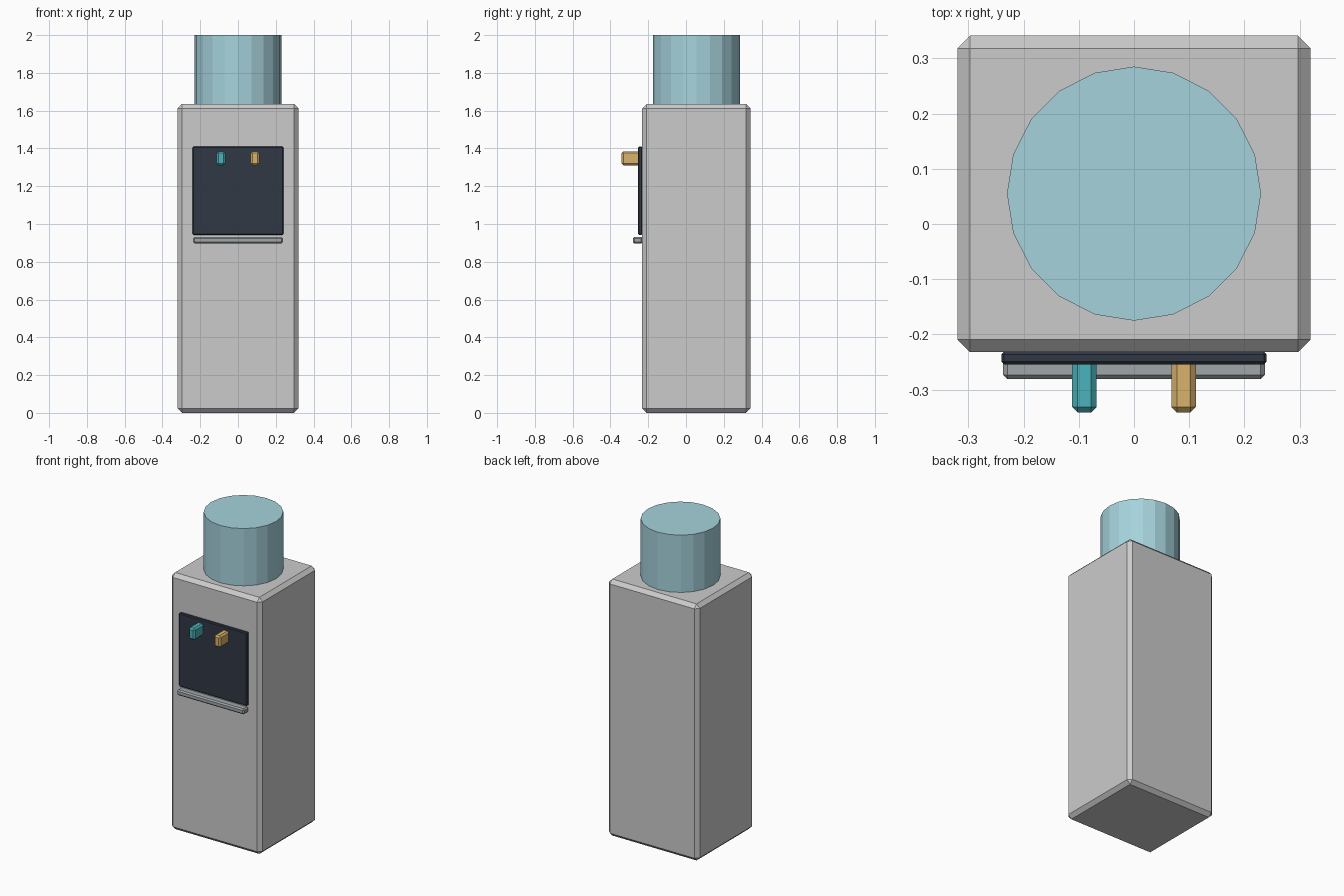
import bpy
import bmesh
from mathutils import Matrix

if "Cube" in bpy.data.objects:
    bpy.data.objects.remove(bpy.data.objects["Cube"])


def paint(obj, name, rgb):
    mat = bpy.data.materials.get(name) or bpy.data.materials.new(name)
    mat.diffuse_color = (*rgb, 1)
    mat.use_nodes = True
    mat.node_tree.nodes["Principled BSDF"].inputs["Base Color"].default_value = mat.diffuse_color
    obj.data.materials.append(mat)


def add_object(name, bm):
    mesh = bpy.data.meshes.new(name)
    bm.to_mesh(mesh)
    bm.free()
    obj = bpy.data.objects.new(name, mesh)
    bpy.context.collection.objects.link(obj)
    return obj


def chamfered_box(name, lo, hi, width):
    size = [b - a for a, b in zip(lo, hi)]
    mid = [(a + b) / 2 for a, b in zip(lo, hi)]
    bm = bmesh.new()
    bmesh.ops.create_cube(bm, size=1, matrix=Matrix.Translation(mid) @ Matrix.Diagonal((*size, 1)))
    obj = add_object(name, bm)
    bevel = obj.modifiers.new("chamfer", 'BEVEL')
    bevel.width = width
    bevel.segments = 1
    bevel.limit_method = 'NONE'
    return obj


# cabinet
chamfered_box("cabinet", (-0.32, -0.232, 0), (0.32, 0.341, 1.635), 0.023)

# water bottle standing on the cabinet
bm = bmesh.new()
bmesh.ops.create_cone(bm, cap_ends=True, segments=20, radius1=0.23, radius2=0.23,
                      depth=0.38, matrix=Matrix.Translation((0, 0.055, 1.81)))
paint(add_object("water_bottle", bm), "bottle_blue", (0.38, 0.65, 0.72))

# dark dispensing panel
panel = chamfered_box("dispensing_panel", (-0.24, -0.254, 0.942), (0.24, -0.231, 1.409), 0.005)
paint(panel, "panel_dark", (0.03, 0.04, 0.06))

# drip tray under the panel
tray = chamfered_box("drip_tray", (-0.237, -0.281, 0.896), (0.237, -0.23, 0.931), 0.008)
paint(tray, "tray_grey", (0.35, 0.38, 0.4))

# cold and hot taps
for name, x, rgb in (("cold_tap", -0.09, (0.07, 0.45, 0.5)), ("hot_tap", 0.09, (0.7, 0.45, 0.15))):
    tap = chamfered_box(name, (x - 0.0225, -0.341, 1.31), (x + 0.0225, -0.243, 1.385), 0.01)
    paint(tap, name + "_colour", rgb)
